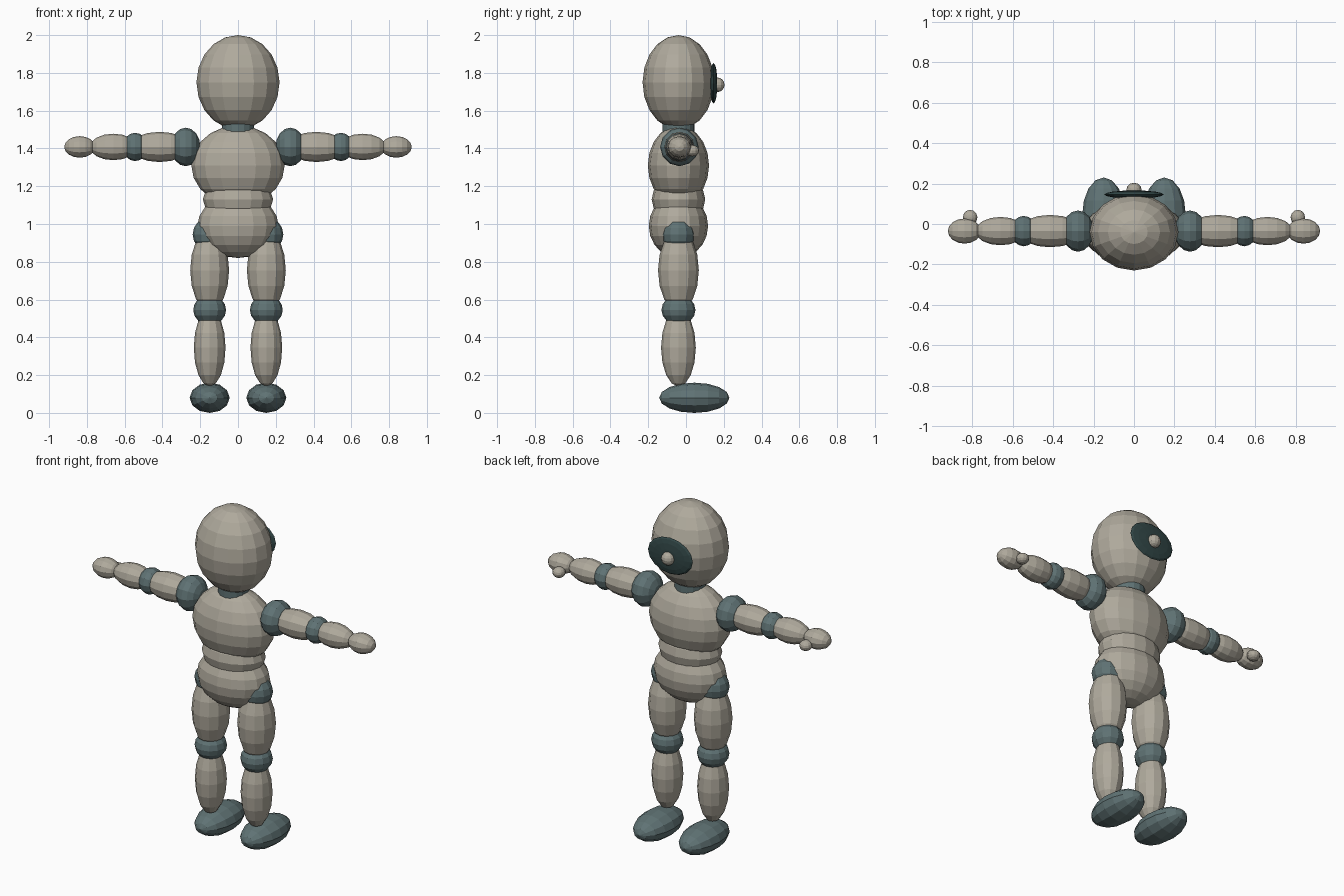
import bpy, math
from mathutils import Matrix

if "Cube" in bpy.data.objects:
    bpy.data.objects.remove(bpy.data.objects["Cube"])

BODY_Y = -0.04  # depth of the body's centre line


def material(name, rgb):
    m = bpy.data.materials.new(name)
    m.diffuse_color = (*rgb, 1)
    m.use_nodes = True
    m.node_tree.nodes["Principled BSDF"].inputs["Base Color"].default_value = m.diffuse_color
    return m


shell = material("warm_grey", (0.43, 0.40, 0.335))
joint = material("slate_teal", (0.115, 0.17, 0.175))
dark = material("dark_teal", (0.03, 0.06, 0.06))

# Rotation that turns a sphere's poles onto the chosen axis
TURN = {"z": Matrix.Identity(4),
        "x": Matrix.Rotation(math.pi / 2, 4, "Y"),
        "y": Matrix.Rotation(math.pi / 2, 4, "X")}


def ball(name, mat, centre, radii, axis="z", segs=12, rings=8):
    """Faceted ellipsoid with its poles along the given axis."""
    bpy.ops.mesh.primitive_uv_sphere_add(segments=segs, ring_count=rings, radius=1)
    o = bpy.context.object
    o.name = name
    o.data.transform(TURN[axis])
    o.data.transform(Matrix.Diagonal((*radii, 1)))
    o.location = centre
    o.data.materials.append(mat)
    return o


def pair(name, mat, centre, radii, axis="z", segs=12, rings=8):
    """The same part on both sides of the body."""
    x, y, z = centre
    for side, s in (("left", -1), ("right", 1)):
        ball(f"{side}_{name}", mat, (s * x, y, z), radii, axis, segs, rings)


# Head with face plate and nose
ball("head", shell, (0, BODY_Y, 1.75), (0.22, 0.19, 0.25), segs=16, rings=10)
ball("face_plate", dark, (0, 0.146, 1.745), (0.147, 0.02, 0.107), "y", 16, 8)
ball("nose", shell, (0, 0.168, 1.737), (0.038, 0.036, 0.038))

# Neck
bpy.ops.mesh.primitive_cylinder_add(vertices=16, radius=0.085, depth=0.16,
                                    location=(0, BODY_Y, 1.5))
neck = bpy.context.object
neck.name = "neck"
neck.data.materials.append(joint)

# Torso
ball("chest", shell, (0, BODY_Y, 1.31), (0.247, 0.162, 0.212), segs=16, rings=10)
ball("abdomen", shell, (0, BODY_Y, 1.13), (0.186, 0.142, 0.12), segs=16)
ball("pelvis", shell, (0, BODY_Y, 0.99), (0.215, 0.157, 0.17), segs=16, rings=10)

# Arms, stretched out sideways
ARM_Y, ARM_Z = -0.035, 1.408
pair("shoulder", joint, (0.277, ARM_Y, ARM_Z), (0.078, 0.102, 0.102), "x")
pair("upper_arm", shell, (0.415, ARM_Y, ARM_Z), (0.16, 0.08, 0.08), "x")
pair("elbow", joint, (0.545, ARM_Y, ARM_Z), (0.065, 0.075, 0.075), "x")
pair("forearm", shell, (0.66, ARM_Y, ARM_Z), (0.125, 0.07, 0.07), "x")
pair("hand", shell, (0.838, ARM_Y, ARM_Z), (0.082, 0.062, 0.057), "x")
pair("thumb", shell, (0.81, 0.033, 1.388), (0.036, 0.037, 0.03))

# Legs
LEG_X = 0.15
pair("hip_joint", joint, (LEG_X, BODY_Y, 0.945), (0.09, 0.086, 0.09))
pair("thigh", shell, (LEG_X, BODY_Y, 0.755), (0.103, 0.108, 0.215))
pair("knee", joint, (LEG_X, BODY_Y, 0.545), (0.087, 0.09, 0.08))
pair("shin", shell, (LEG_X, BODY_Y, 0.345), (0.084, 0.092, 0.205))
pair("foot", joint, (LEG_X, 0.044, 0.08), (0.106, 0.186, 0.08), "y")
